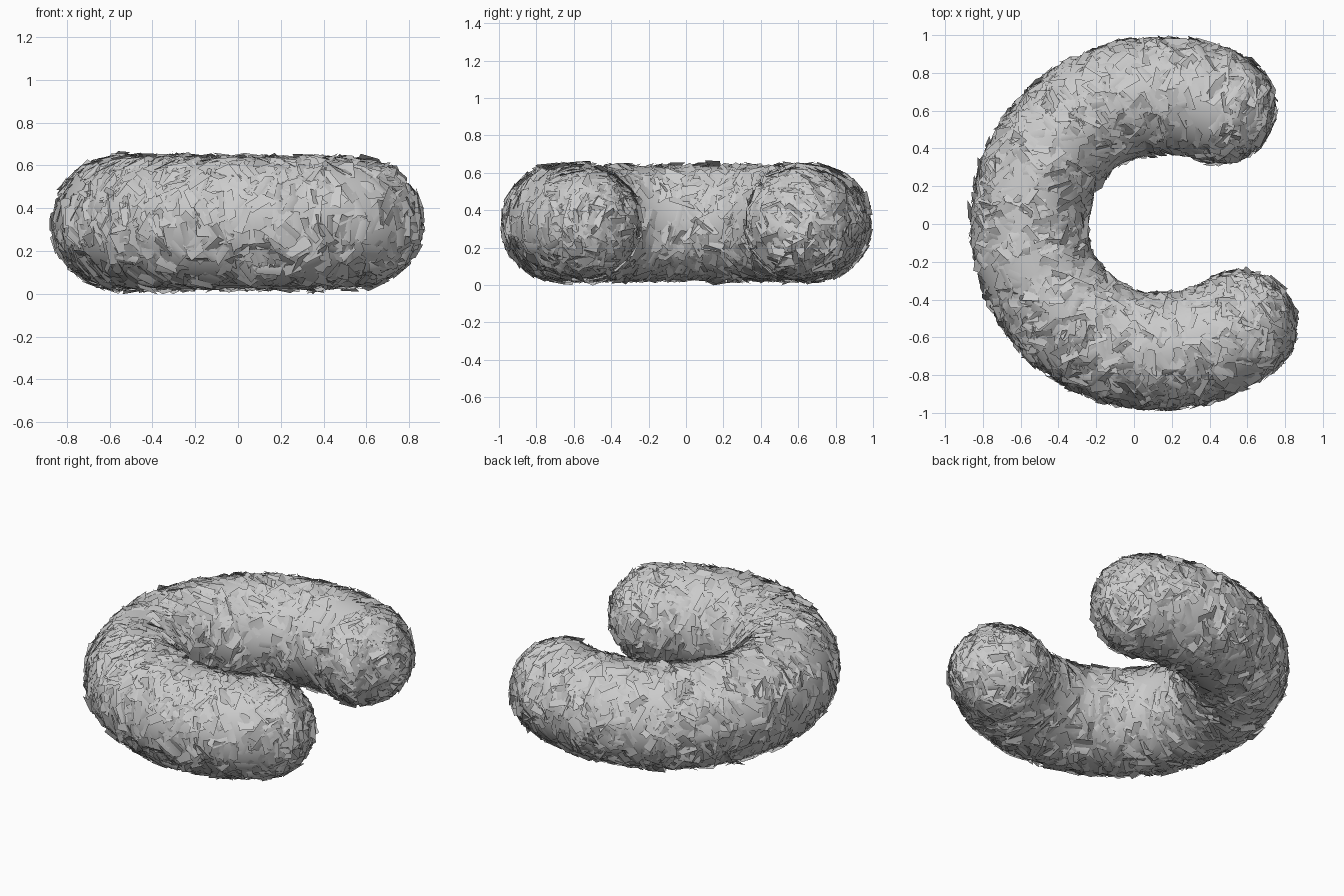
import bpy, bmesh, math, random
from mathutils import Vector

if "Cube" in bpy.data.objects:
    bpy.data.objects.remove(bpy.data.objects["Cube"])

CENTRE = Vector((0.12, 0, 0.332))
START, END = math.radians(62), math.radians(309)
BEND, TUBE, CAP = 0.675, 0.312, 0.305
rng = random.Random(7)


def spine(t):
    """Bend radius and tube radius; the ends open out and thin slightly."""
    near = max(0, 1 - min(t - START, END - t) / math.radians(28))
    return BEND + 0.024 * near, TUBE - 0.01 * near


def surface(t, s, a, lift=0.0):
    """Point, normal and round-the-tube direction. s is the reach into an end cap, -1 to 1."""
    out = Vector((math.cos(t), math.sin(t), 0))
    along = Vector((-math.sin(t), math.cos(t), 0))
    bend, tube = spine(t)
    side = out * math.cos(a) + Vector((0, 0, math.sin(a)))
    normal = side * math.sqrt(max(0, 1 - s * s)) + along * s
    point = CENTRE + out * bend + normal * (tube + lift)
    return point, normal, along.cross(side)


def finish(bm, name):
    me = bpy.data.meshes.new(name)
    bm.to_mesh(me)
    bm.free()
    for p in me.polygons:
        p.use_smooth = True
    bpy.context.collection.objects.link(bpy.data.objects.new(name, me))


# Solid core under the chips
bm = bmesh.new()
sides, steps = 24, 30
caps = (1, 0.97, 0.85, 0.6, 0.3)
rings = [(START, -c) for c in caps]
rings += [(START + (END - START) * i / steps, 0) for i in range(steps + 1)]
rings += [(END, c) for c in reversed(caps)]
loops = [[bm.verts.new(surface(t, s, j * math.tau / sides, -0.007)[0]) for j in range(sides)]
         for t, s in rings]
for A, B in zip(loops, loops[1:]):
    for j in range(sides):
        n = (j + 1) % sides
        bm.faces.new((A[j], A[n], B[n], B[j]))
bmesh.ops.remove_doubles(bm, verts=bm.verts, dist=0.0005)
bmesh.ops.recalc_face_normals(bm, faces=bm.faces)
finish(bm, "bent_roll_core")


def add_chip(bm, t, s, a):
    """One small tilted, creased flake lying on the surface."""
    p, n, circ = surface(t, s, a, rng.uniform(-0.003, 0.002))
    circ = (circ - n * circ.dot(n)).normalized()
    other = n.cross(circ)
    turn = rng.gauss(0, 0.7)
    u = circ * math.cos(turn) + other * math.sin(turn)
    v = n.cross(u)
    length, width = rng.uniform(0.045, 0.075), rng.uniform(0.024, 0.036)
    tilt, crease = rng.uniform(-0.65, 0.65), rng.uniform(-0.1, 0.45)
    pitch = rng.uniform(-0.1, 0.1)
    rows = []
    for x in (-length, length):
        row = []
        for y in (-width, 0, width):
            px = x * rng.uniform(0.65, 1.1)
            py = y * rng.uniform(0.75, 1.1)
            off = u * px + v * py
            h = py * tilt - abs(py) * crease + px * pitch
            h -= off.dot(circ) ** 2 / (2 * TUBE)
            if s:
                h -= off.dot(other) ** 2 / (2 * TUBE)
            row.append(bm.verts.new(p + off + n * h))
        rows.append(row)
    for k in (0, 1):
        q = (rows[0][k], rows[1][k], rows[1][k + 1], rows[0][k + 1])
        bm.faces.new((q[0], q[1], q[2]))
        bm.faces.new((q[0], q[2], q[3]))


# Scatter chips evenly over the bend and both rounded ends
bm = bmesh.new()
body = BEND * (END - START)
count = 0
while count < 2600:
    w = rng.uniform(-CAP, body + CAP)
    a = rng.uniform(0, math.tau)
    if w < 0:
        t, s = START, w / CAP
    elif w > body:
        t, s = END, (w - body) / CAP
    else:
        t, s = START + w / BEND, 0
        if rng.random() > (BEND + TUBE * math.cos(a)) / (BEND + TUBE):
            continue
    add_chip(bm, t, s, a)
    count += 1
finish(bm, "surface_chips")
